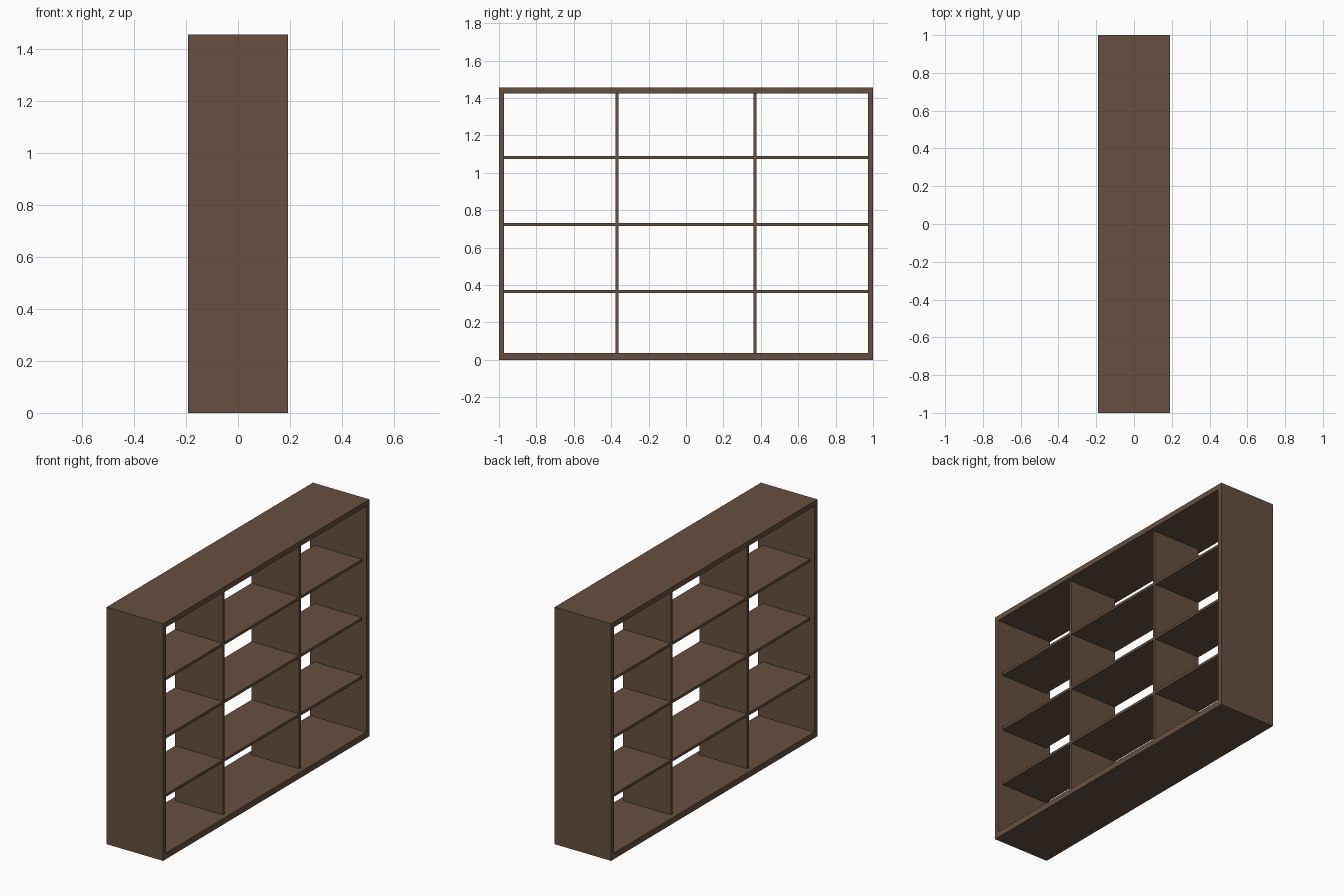
import bpy

if "Cube" in bpy.data.objects:
    bpy.data.objects.remove(bpy.data.objects["Cube"])

WIDTH, HEIGHT, DEPTH = 2.0, 1.455, 0.383
SIDE, TOP, BOTTOM = 0.028, 0.032, 0.037
BOARD = 0.016                 # thickness of shelves and dividers
INNER_DEPTH = DEPTH - 0.06    # inner boards sit back from both open faces

wood = bpy.data.materials.new("brown_wood")
wood.diffuse_color = (0.13, 0.08, 0.05, 1)
wood.use_nodes = True
wood.node_tree.nodes["Principled BSDF"].inputs["Base Color"].default_value = wood.diffuse_color


def board(name, depth, y0, y1, z0, z1):
    bpy.ops.mesh.primitive_cube_add(size=1, location=(0, (y0 + y1) / 2, (z0 + z1) / 2))
    ob = bpy.context.object
    ob.name = name
    ob.scale = (depth, y1 - y0, z1 - z0)
    bpy.ops.object.transform_apply(location=False, rotation=False, scale=True)
    ob.data.materials.append(wood)
    return ob


# Outer frame
half = WIDTH / 2
inner = half - SIDE
board("bottom_panel", DEPTH, -inner, inner, 0, BOTTOM)
board("top_panel", DEPTH, -inner, inner, HEIGHT - TOP, HEIGHT)
board("left_side_panel", DEPTH, -half, -inner, 0, HEIGHT)
board("right_side_panel", DEPTH, inner, half, 0, HEIGHT)

# Vertical dividers
dividers = [-0.37, 0.37]
for i, y in enumerate(dividers):
    board(f"divider_{i + 1}", INNER_DEPTH, y - BOARD / 2, y + BOARD / 2,
          BOTTOM, HEIGHT - TOP)

# Shelves, one per bay on three levels
starts = [-inner] + [y + BOARD / 2 for y in dividers]
ends = [y - BOARD / 2 for y in dividers] + [inner]
for level, z in enumerate([0.366, 0.724, 1.082]):
    for bay, (y0, y1) in enumerate(zip(starts, ends)):
        board(f"shelf_{level + 1}_bay_{bay + 1}", INNER_DEPTH, y0, y1,
              z - BOARD / 2, z + BOARD / 2)
